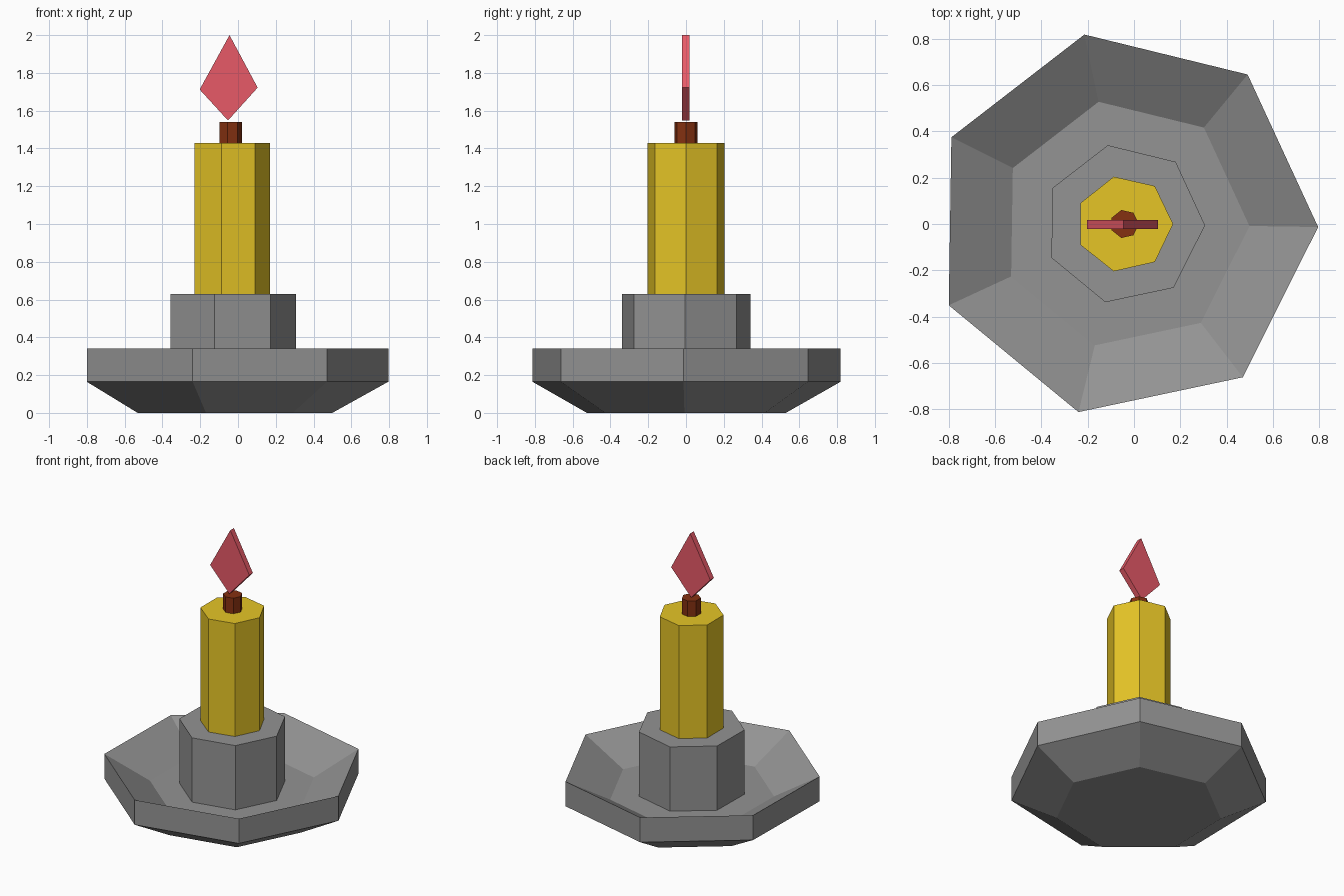
import bpy, bmesh, math

if "Cube" in bpy.data.objects:
    bpy.data.objects.remove(bpy.data.objects["Cube"])

CX = -0.041   # shared axis of all turned parts
SIDES = 7


def material(name, r, g, b):
    lin = [((c / 255 + 0.055) / 1.055) ** 2.4 for c in (r, g, b)]
    m = bpy.data.materials.new(name)
    m.diffuse_color = (*lin, 1)
    m.use_nodes = True
    m.node_tree.nodes["Principled BSDF"].inputs["Base Color"].default_value = m.diffuse_color
    return m


def finish(name, bm, mat):
    bmesh.ops.recalc_face_normals(bm, faces=bm.faces)
    me = bpy.data.meshes.new(name)
    bm.to_mesh(me)
    bm.free()
    me.materials.append(mat)
    ob = bpy.data.objects.new(name, me)
    bpy.context.collection.objects.link(ob)
    return ob


def turned(name, profile, mat, turn=0.0):
    """Seven-sided solid from (radius, z) rings, capped at both ends."""
    bm = bmesh.new()
    rings = []
    for r, z in profile:
        angles = [turn + i * math.tau / SIDES for i in range(SIDES)]
        rings.append([bm.verts.new((CX + r * math.cos(a), r * math.sin(a), z)) for a in angles])
    for a, b in zip(rings, rings[1:]):
        for i in range(SIDES):
            j = (i + 1) % SIDES
            bm.faces.new((a[i], a[j], b[j], b[i]))
    bm.faces.new(rings[0][::-1])
    bm.faces.new(rings[-1])
    return finish(name, bm, mat)


grey = material("pewter grey", 147, 147, 147)
gold = material("wax yellow", 230, 197, 38)
brown = material("wick brown", 133, 49, 17)
red = material("flame red", 240, 94, 108)

tilt = math.radians(-0.9)

# Dish: sloped underside, upright rim, sharp lip, sunken floor
turned("dish", [(0.54, 0), (0.837, 0.165), (0.837, 0.34), (0.54, 0.175)], grey, tilt)
# Socket, candle and wick stacked on the dish floor
turned("candle_socket", [(0.348, 0.175), (0.348, 0.63)], grey, tilt)
turned("candle", [(0.21, 0.63), (0.21, 1.43)], gold)
turned("wick", [(0.062, 1.43), (0.062, 1.54)], brown)

# Flame: thin diamond plate floating above the wick
bm = bmesh.new()
outline = [(-0.045, 2.0), (-0.203, 1.712), (-0.053, 1.548), (0.104, 1.722)]
face = bm.faces.new([bm.verts.new((x, -0.022, z)) for x, z in outline])
ext = bmesh.ops.extrude_face_region(bm, geom=[face])
moved = [v for v in ext["geom"] if isinstance(v, bmesh.types.BMVert)]
bmesh.ops.translate(bm, verts=moved, vec=(0, 0.04, 0))
if len(bm.faces) == 5:   # close the open side if the extrusion left one
    bmesh.ops.holes_fill(bm, edges=bm.edges)
finish("flame", bm, red)
